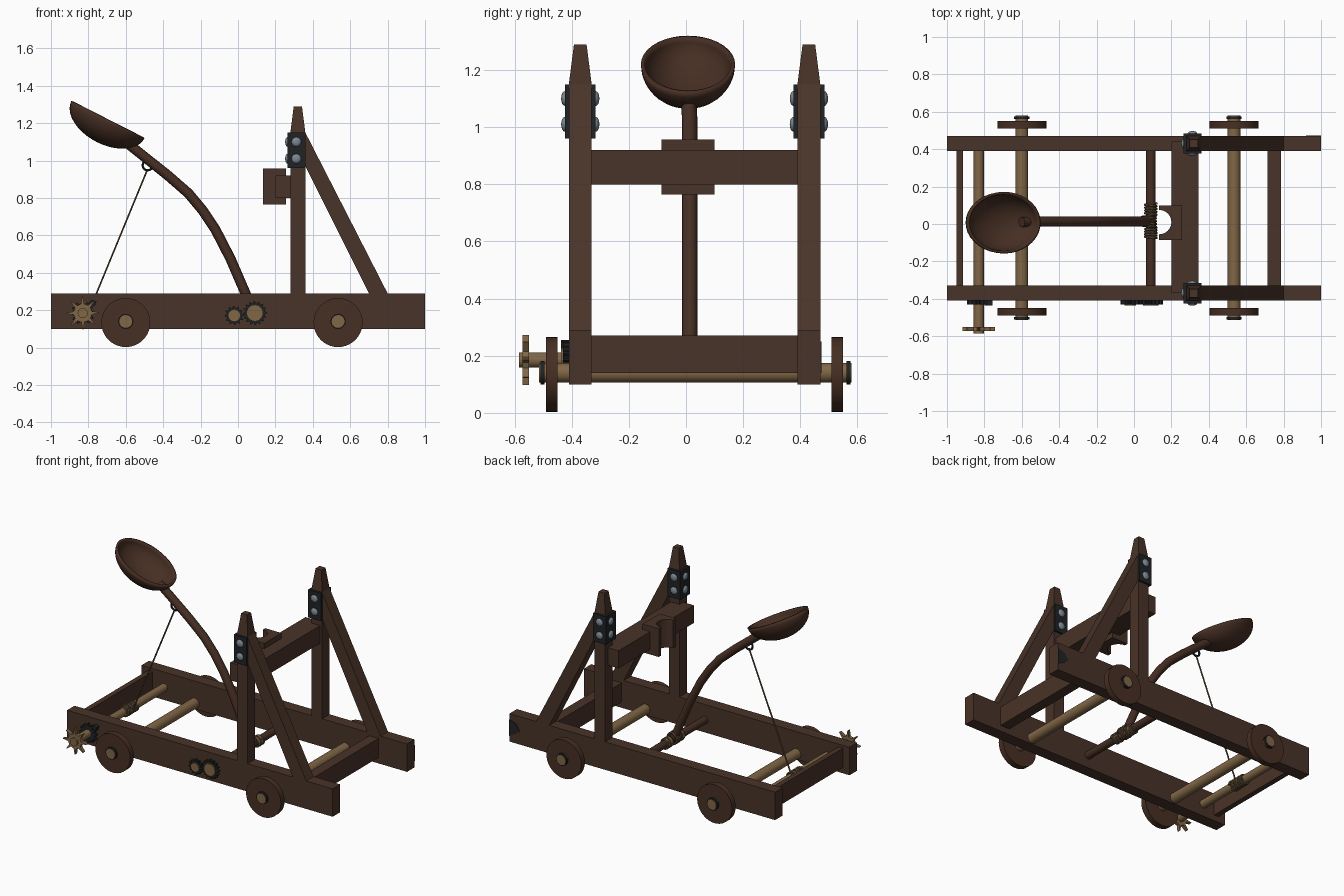
import bpy, bmesh, math
from mathutils import Vector, Matrix

if "Cube" in bpy.data.objects:
    bpy.data.objects.remove(bpy.data.objects["Cube"])

def mat(name, c):
    m = bpy.data.materials.new(name)
    m.diffuse_color = (*c, 1)
    m.use_nodes = True
    m.node_tree.nodes["Principled BSDF"].inputs["Base Color"].default_value = m.diffuse_color
    return m

WOOD = mat("dark wood", (0.066, 0.033, 0.021))
ROUND = mat("reddish wood", (0.062, 0.028, 0.017))
TAN = mat("tan wood", (0.22, 0.135, 0.062))
IRON = mat("black iron", (0.014, 0.016, 0.018))
BOLT = mat("bolt steel", (0.20, 0.24, 0.28))
ROPE = mat("rope", (0.13, 0.085, 0.042))

def finish(name, bm, m, smooth=False):
    bmesh.ops.recalc_face_normals(bm, faces=bm.faces[:])
    me = bpy.data.meshes.new(name)
    bm.to_mesh(me)
    bm.free()
    me.materials.append(m)
    ob = bpy.data.objects.new(name, me)
    bpy.context.collection.objects.link(ob)
    if smooth:
        bpy.ops.object.select_all(action='DESELECT')
        ob.select_set(True)
        bpy.context.view_layer.objects.active = ob
        bpy.ops.object.shade_smooth_by_angle(angle=math.radians(40))
    return ob

def box(name, x0, x1, y0, y1, z0, z1, m, top=1.0):
    # box with optional taper of the top face
    bm = bmesh.new()
    bmesh.ops.create_cube(bm, size=1)
    for v in bm.verts:
        s = top if v.co.z > 0 else 1
        v.co = ((x0 + x1) / 2 + v.co.x * s * (x1 - x0),
                (y0 + y1) / 2 + v.co.y * s * (y1 - y0),
                (z0 + z1) / 2 + v.co.z * (z1 - z0))
    return finish(name, bm, m)

def prism(name, pts, a0, a1, m, axis='Y', smooth=False):
    # outline in XZ pushed along Y, or in XY pushed along Z
    put = (lambda p, a: (p[0], a, p[1])) if axis == 'Y' else (lambda p, a: (p[0], p[1], a))
    bm = bmesh.new()
    f = bm.faces.new([bm.verts.new(put(p, a0)) for p in pts])
    ext = bmesh.ops.extrude_face_region(bm, geom=[f])
    d = Vector(put((0, 0), a1 - a0))
    bmesh.ops.translate(bm, vec=d, verts=[g for g in ext['geom'] if isinstance(g, bmesh.types.BMVert)])
    return finish(name, bm, m, smooth)

def ring(x, z, r, n):
    return [(x + r * math.cos(2 * math.pi * i / n), z + r * math.sin(2 * math.pi * i / n)) for i in range(n)]

def rod(name, x, z, r, y0, y1, m, n=24):
    return prism(name, ring(x, z, r, n), y0, y1, m, smooth=True)

def gear(name, x, z, r0, r1, teeth, y0, y1, m, duty=(0, .2, .5, .7)):
    pts = []
    for i in range(teeth):
        for d, r in zip(duty, (r1, r1, r0, r0)):
            a = 2 * math.pi * (i + d) / teeth
            pts.append((x + r * math.cos(a), z + r * math.sin(a)))
    return prism(name, pts, y0, y1, m)

def tube(name, pts, r, m, sides=8, cyclic=False):
    cu = bpy.data.curves.new(name, 'CURVE')
    cu.dimensions = '3D'
    cu.bevel_depth = r
    cu.bevel_resolution = max(0, sides // 2 - 2)
    cu.use_fill_caps = True
    sp = cu.splines.new('POLY')
    sp.points.add(len(pts) - 1)
    for p, c in zip(sp.points, pts):
        p.co = (*c, 1)
    sp.use_cyclic_u = cyclic
    cu.materials.append(m)
    ob = bpy.data.objects.new(name, cu)
    bpy.context.collection.objects.link(ob)
    bpy.ops.object.select_all(action='DESELECT')
    ob.select_set(True)
    bpy.context.view_layer.objects.active = ob
    bpy.ops.object.convert(target='MESH')
    bpy.ops.object.shade_smooth_by_angle(angle=math.radians(50))

def coil(name, x, z, R, y0, y1, turns, r=0.007):
    n = 14 * turns
    tube(name, [(x + R * math.cos(2 * math.pi * i / 14), y0 + (y1 - y0) * i / n,
                 z + R * math.sin(2 * math.pi * i / 14)) for i in range(n + 1)], r, ROPE, 6)

def bolt(name, pos, d):
    # domed bolt head facing direction d
    bm = bmesh.new()
    bmesh.ops.create_uvsphere(bm, u_segments=12, v_segments=8, radius=0.026)
    bmesh.ops.scale(bm, vec=(1, 1, 0.5), verts=bm.verts[:])
    bm.transform(Matrix.Translation(pos) @ Vector(d).to_track_quat('Z', 'Y').to_matrix().to_4x4())
    finish(name, bm, BOLT, True)

# side frames: rail, post, point, brace, bracket and bolts
for s, y0, y1 in (("front", -0.41, -0.33), ("back", 0.39, 0.47)):
    box(s + "_rail", -1, 1, y0, y1, 0.10, 0.29, WOOD)
    box(s + "_post", 0.28, 0.36, y0, y1, 0.29, 1.15, WOOD)
    box(s + "_post_point", 0.28, 0.36, y0, y1, 1.15, 1.29, WOOD, 0.55)
    prism(s + "_brace", [(0.36, 1.15), (0.80, 0.29), (0.70, 0.29), (0.36, 0.97)], y0, y1, WOOD)
    box(s + "_bracket_outer", 0.265, 0.362, y0 - 0.014, y0, 0.96, 1.15, IRON)
    box(s + "_bracket_inner", 0.265, 0.362, y1, y1 + 0.014, 0.96, 1.15, IRON)
    box(s + "_bracket_face", 0.265, 0.28, y0, y1, 0.96, 1.15, IRON)
    for z in (1.01, 1.10):
        bolt(s + "_bolt_a", (0.312, y0 - 0.014, z), (0, -1, 0))
        bolt(s + "_bolt_b", (0.312, y1 + 0.014, z), (0, 1, 0))
        bolt(s + "_bolt_c", (0.265, (y0 + y1) / 2, z), (-1, 0, 0))

# cross members
box("rear_crossbar", -0.95, -0.915, -0.33, 0.39, 0.14, 0.27, WOOD)
box("nose_crossbar", 0.715, 0.785, -0.33, 0.39, 0.14, 0.27, WOOD)
box("stop_beam", 0.20, 0.345, -0.37, 0.44, 0.80, 0.92, WOOD)

# stop block with round notch for the arm
notch = [(0.135 + 0.065 * math.cos(a), 0.01 + 0.065 * math.sin(a))
         for a in [math.radians(90 - 15 * i) for i in range(13)]]
prism("stop_block", [(0.135, 0.10)] + notch + [(0.135, -0.085), (0.257, -0.085), (0.257, 0.10)],
      0.765, 0.957, WOOD, 'Z')

# axles and wheels
for s, x in (("rear", -0.6), ("nose", 0.535)):
    rod(s + "_axle", x, 0.14, 0.034, -0.514, 0.58, TAN)
    for y in (-0.51, 0.562):
        rod(s + "_axle_collar", x, 0.14, 0.041, y, y + 0.014, IRON, 12)
    for y in (-0.49, 0.51):
        rod(s + "_wheel", x, 0.134, 0.131, y, y + 0.04, ROUND, 40)

# arm pivot shaft with lashings and side gears
rod("pivot_shaft", 0.09, 0.185, 0.025, -0.43, 0.39, ROUND, 16)
coil("lashing_front", 0.09, 0.185, 0.03, -0.075, -0.02, 4)
coil("lashing_back", 0.09, 0.185, 0.03, 0.05, 0.11, 4)
coil("lashing_middle", 0.08, 0.20, 0.037, -0.015, 0.045, 4)
gear("large_gear", 0.09, 0.185, 0.052, 0.064, 16, -0.43, -0.41, IRON)
rod("large_gear_hub", 0.09, 0.185, 0.042, -0.437, -0.41, TAN)
gear("small_gear", -0.02, 0.172, 0.040, 0.051, 12, -0.43, -0.41, IRON)
rod("small_gear_hub", -0.02, 0.172, 0.031, -0.437, -0.41, TAN)

# winch with ratchet, pawl and spiked hand wheel
rod("winch_roller", -0.83, 0.185, 0.027, -0.585, 0.39, TAN)
gear("ratchet", -0.83, 0.185, 0.050, 0.064, 12, -0.43, -0.41, IRON)
prism("pawl", [(-0.80, 0.235), (-0.765, 0.222), (-0.757, 0.248), (-0.785, 0.255)], -0.437, -0.41, IRON)
gear("hand_wheel", -0.83, 0.185, 0.05, 0.088, 8, -0.572, -0.55, TAN, (0, .06, .25, .8))
coil("winch_rope", -0.83, 0.185, 0.032, -0.05, 0.07, 7)

# throwing arm
tube("throwing_arm", [(0.085, 0.013, 0.19), (0.04, 0.013, 0.29), (-0.04, 0.013, 0.475), (-0.12, 0.013, 0.63),
                      (-0.19, 0.013, 0.735), (-0.265, 0.013, 0.825), (-0.38, 0.013, 0.925),
                      (-0.50, 0.013, 1.02), (-0.60, 0.01, 1.10)], 0.027, ROUND, 8)

# bowl: half ellipsoid with wall thickness, tilted
bm = bmesh.new()
bmesh.ops.create_uvsphere(bm, u_segments=36, v_segments=20, radius=1)
bmesh.ops.delete(bm, geom=[v for v in bm.verts if v.co.z > 0.01], context='VERTS')
bmesh.ops.scale(bm, vec=(0.22, 0.165, 0.135), verts=bm.verts[:])
bm.transform(Matrix.Translation((-0.695, 0.007, 1.22)) @ Matrix.Rotation(math.radians(27), 4, 'Y'))
bowl = finish("bowl", bm, ROUND, True)
sol = bowl.modifiers.new("wall", 'SOLIDIFY')
sol.thickness = 0.014
sol.offset = -1

# pull ring and rope
tube("pull_ring", [(-0.483 + 0.027 * math.cos(i * math.pi / 8), 0.012, 0.975 + 0.027 * math.sin(i * math.pi / 8))
                   for i in range(16)], 0.007, IRON, 6, True)
tube("pull_rope", [(-0.80, 0.012, 0.185), (-0.483, 0.012, 0.955)], 0.005, ROPE, 6)

# small dark plate on the back rail end
prism("rail_plate", [(0.999, 0.14), (0.999, 0.25), (0.95, 0.235), (0.92, 0.19), (0.955, 0.165)], 0.469, 0.474, IRON)
